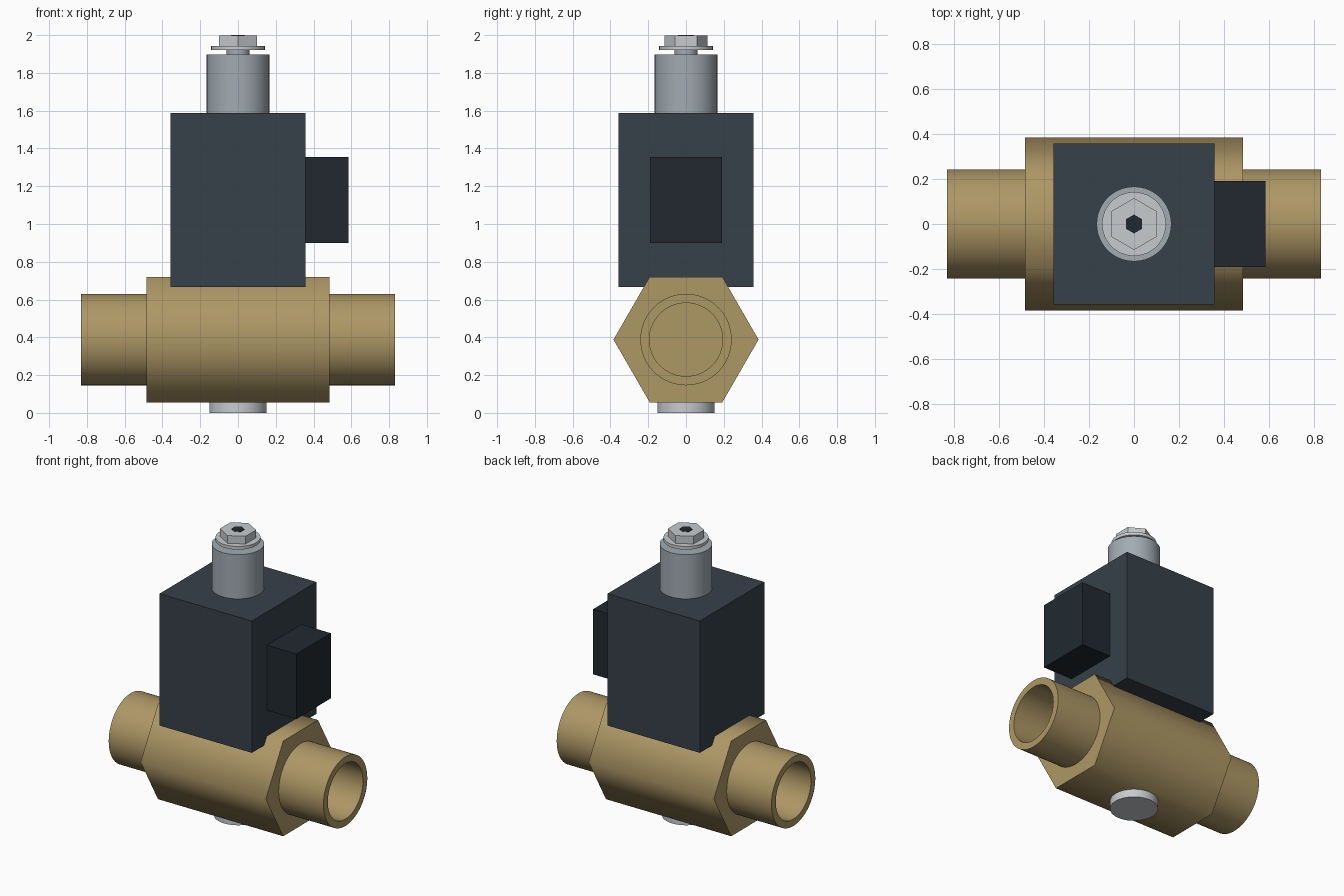
import bpy, bmesh
from math import cos, sin, pi, radians

if "Cube" in bpy.data.objects:
    bpy.data.objects.remove(bpy.data.objects["Cube"])


def material(name, rgb):
    m = bpy.data.materials.new(name)
    m.diffuse_color = (*rgb, 1)
    m.use_nodes = True
    m.node_tree.nodes["Principled BSDF"].inputs["Base Color"].default_value = m.diffuse_color
    return m


BRASS = material("brass", (0.42, 0.31, 0.13))
COIL = material("coil_plastic", (0.038, 0.052, 0.067))
DARK = material("dark_plastic", (0.015, 0.022, 0.03))
STEEL = material("blue_steel", (0.36, 0.41, 0.45))
ZINC = material("zinc", (0.57, 0.60, 0.62))


def finish(bm, name, mat, smooth):
    bmesh.ops.recalc_face_normals(bm, faces=bm.faces)
    me = bpy.data.meshes.new(name)
    bm.to_mesh(me)
    bm.free()
    me.materials.append(mat)
    ob = bpy.data.objects.new(name, me)
    bpy.context.collection.objects.link(ob)
    if smooth:
        bpy.ops.object.select_all(action='DESELECT')
        ob.select_set(True)
        bpy.context.view_layer.objects.active = ob
        bpy.ops.object.shade_smooth_by_angle(angle=radians(smooth))
    return ob


def ring_solid(name, mat, profile, sides=64, axis='Z', centre_z=0, phase=0, tube=False, smooth=40):
    """Sweep (radius, height) points around an axis; close as tube or with end caps."""
    bm = bmesh.new()
    rings = []
    for r, h in profile:
        ring = []
        for i in range(sides):
            a = phase + 2 * pi * i / sides
            u, v = r * cos(a), r * sin(a)
            ring.append(bm.verts.new((u, v, h) if axis == 'Z' else (h, u, v + centre_z)))
        rings.append(ring)
    pairs = list(zip(rings, rings[1:]))
    if tube:
        pairs.append((rings[-1], rings[0]))
    else:
        bm.faces.new(rings[0])
        bm.faces.new(rings[-1])
    for a, b in pairs:
        for i in range(sides):
            j = (i + 1) % sides
            bm.faces.new((a[i], a[j], b[j], b[i]))
    return finish(bm, name, mat, smooth)


def box(name, mat, lo, hi):
    bm = bmesh.new()
    bmesh.ops.create_cube(bm, size=1)
    for v in bm.verts:
        v.co = [(a + b) / 2 + c * (b - a) for a, b, c in zip(lo, hi, v.co)]
    return finish(bm, name, mat, 0)


# Brass hexagonal valve body, softly shaded around its sides
AXIS_Z = 0.388
ring_solid("valve_body", BRASS, [(0.384, -0.484), (0.384, 0.484)], sides=6,
           axis='X', centre_z=AXIS_Z, smooth=70)

# Hollow pipe ends on both sides
for side, s in (("left", -1), ("right", 1)):
    ring_solid(side + "_pipe_end", BRASS,
               [(0.194, s * 0.47), (0.194, s * 0.83), (0.242, s * 0.83), (0.242, s * 0.47)],
               axis='X', centre_z=AXIS_Z, tube=True)

# Bottom plug
ring_solid("bottom_plug", ZINC, [(0.152, 0), (0.152, 0.1)])

# Coil housing and electrical connector
box("coil_housing", COIL, (-0.357, -0.357, 0.667), (0.357, 0.357, 1.588))
box("connector", DARK, (0.34, -0.19, 0.90), (0.585, 0.19, 1.355))

# Armature tube, neck, washer and nut with dark hex socket
ring_solid("armature_tube", STEEL, [(0.166, 1.55), (0.166, 1.897)])
ring_solid("neck", STEEL, [(0.062, 1.88), (0.062, 1.93)], sides=32)
ring_solid("washer", ZINC, [(0.142, 1.921), (0.142, 1.943)])
ring_solid("top_nut", ZINC, [(0.115, 1.943), (0.115, 1.997)], sides=6, phase=pi / 2, smooth=0)
ring_solid("hex_socket", DARK, [(0.042, 1.98), (0.042, 2.0)], sides=6, phase=pi / 2, smooth=0)
